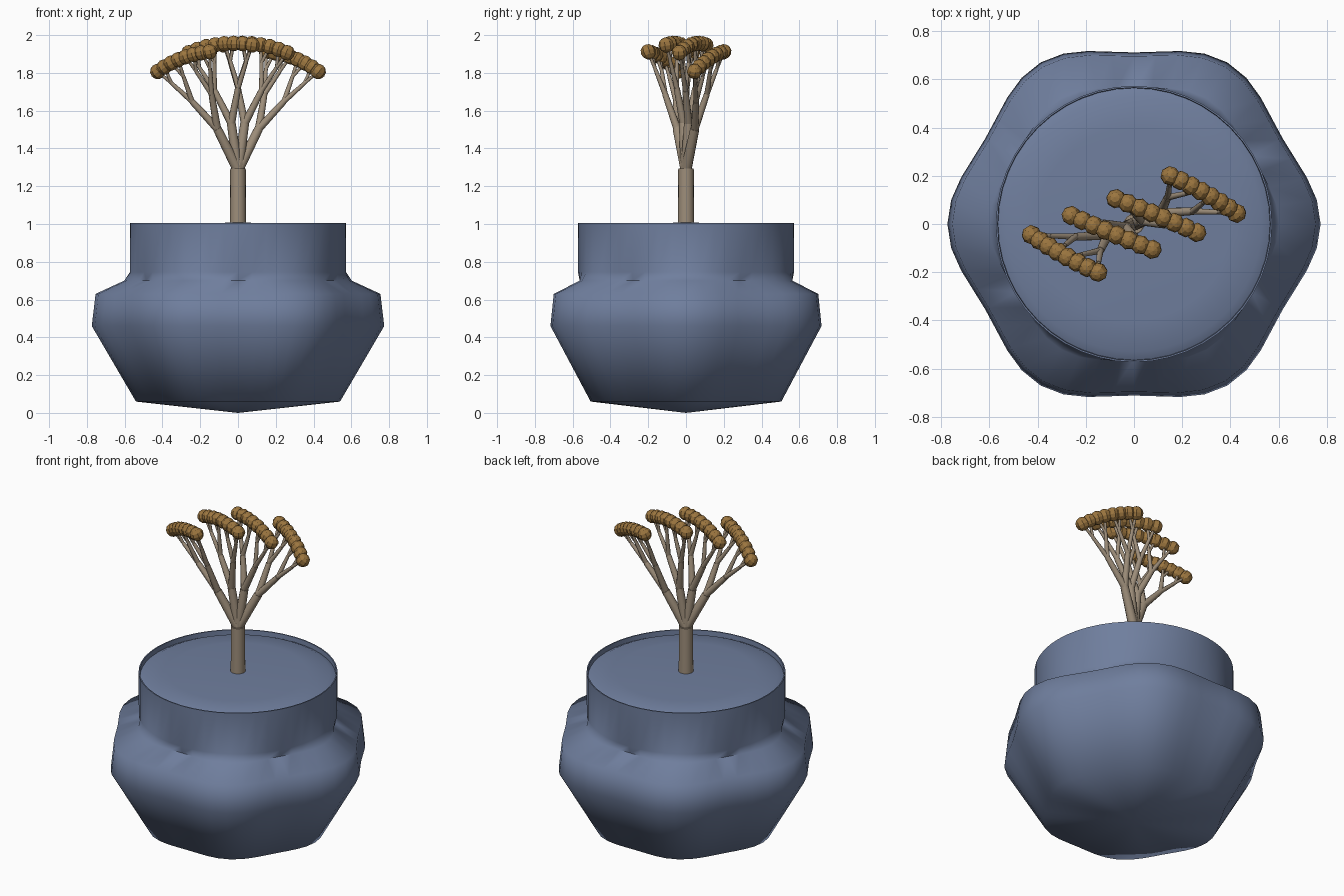
import bpy, bmesh, math
from mathutils import Vector

cube = bpy.data.objects.get("Cube")
if cube:
    bpy.data.objects.remove(cube, do_unlink=True)


def make_material(name, rgb):
    mat = bpy.data.materials.new(name)
    mat.use_nodes = True
    mat.diffuse_color = (*rgb, 1)
    mat.node_tree.nodes["Principled BSDF"].inputs["Base Color"].default_value = (*rgb, 1)
    return mat


blue = make_material("slate blue", (0.16, 0.21, 0.34))
bark = make_material("pale bark", (0.34, 0.27, 0.195))
ochre = make_material("ochre", (0.33, 0.18, 0.05))


def add_object(name, bm, mat, smooth_angle=None):
    bmesh.ops.recalc_face_normals(bm, faces=bm.faces)
    mesh = bpy.data.meshes.new(name)
    bm.to_mesh(mesh)
    bm.free()
    mesh.materials.append(mat)
    obj = bpy.data.objects.new(name, mesh)
    bpy.context.collection.objects.link(obj)
    if smooth_angle:
        bpy.ops.object.select_all(action="DESELECT")
        obj.select_set(True)
        bpy.context.view_layer.objects.active = obj
        bpy.ops.object.shade_smooth_by_angle(angle=math.radians(smooth_angle))
    return obj


def lathe(bm, profile, bottom, top, segments=48):
    """Rings of (radius, height, six-lobe amount), closed by a pole at each end."""
    rings = []
    for radius, z, lobe in profile:
        ring = []
        for i in range(segments):
            a = math.tau * i / segments
            r = radius * (1 + lobe * math.cos(6 * a))
            ring.append(bm.verts.new((r * math.cos(a), r * math.sin(a), z)))
        rings.append(ring)
    low, high = bm.verts.new((0, 0, bottom)), bm.verts.new((0, 0, top))
    for i in range(segments):
        j = (i + 1) % segments
        bm.faces.new((low, rings[0][j], rings[0][i]))
        bm.faces.new((high, rings[-1][i], rings[-1][j]))
        for a, b in zip(rings, rings[1:]):
            bm.faces.new((a[i], a[j], b[j], b[i]))


def rod(bm, start, end, r1, r2, sides=10):
    axis = end - start
    turn = axis.to_track_quat("Z", "Y").to_matrix().to_4x4()
    turn.translation = (start + end) / 2
    bmesh.ops.create_cone(bm, cap_ends=True, segments=sides, radius1=r1, radius2=r2,
                          depth=axis.length, matrix=turn)


# Six-lobed pot with a round neck, thin rim and slightly domed filling
bm = bmesh.new()
lathe(bm, [(0.522, 0.06, 0.035), (0.743, 0.46, 0.042), (0.725, 0.63, 0.04),
           (0.582, 0.70, 0.035), (0.572, 0.745, 0.0), (0.573, 1.005, 0.0),
           (0.566, 1.005, 0.0), (0.564, 0.975, 0.0), (0.53, 0.992, 0.0),
           (0.4, 1.0, 0.0)], bottom=0.0, top=1.008)
add_object("pot", bm, blue, 60)

# Trunk
fork = Vector((0, 0, 1.285))
bm = bmesh.new()
rod(bm, Vector((0, 0, 0.98)), fork + Vector((0, 0, 0.008)), 0.043, 0.041, 16)
add_object("trunk", bm, bark, 40)

# Crown: four fans of berries lying on a sphere around the fork
CROWN = 0.675
REACH = [0.25, 0.44, 0.58, CROWN]
THICK = [0.029, 0.021, 0.014, 0.009, 0.007]


def direction(x, y):
    return Vector((x, y, math.sqrt(CROWN ** 2 - x * x - y * y))).normalized()


def grow(bm, leaves, start, level=0):
    """Draw one branch towards the middle of its leaves, then split in two."""
    heading = sum(leaves, Vector()).normalized()
    end = fork + heading * REACH[level]
    rod(bm, start, end, THICK[level], THICK[level + 1] * 1.15)
    if len(leaves) > 1:
        half = len(leaves) // 2
        grow(bm, leaves[:half], end, level + 1)
        grow(bm, leaves[half:], end, level + 1)


half_fans = [((-0.425, -0.045), (-0.15, -0.2)), ((-0.26, 0.035), (0.075, -0.105))]
branches, berries = bmesh.new(), bmesh.new()
for first, last in half_fans:
    for side in (1, -1):
        a = direction(first[0] * side, first[1] * side)
        b = direction(last[0] * side, last[1] * side)
        leaves = [a.slerp(b, i / 7) if hasattr(a, "slerp") else a.lerp(b, i / 7).normalized()
                  for i in range(8)]
        grow(branches, leaves, fork)
        for leaf in leaves:
            turn = leaf.to_track_quat("Z", "Y").to_matrix().to_4x4()
            turn.translation = fork + leaf * CROWN
            bmesh.ops.create_uvsphere(berries, u_segments=8, v_segments=6,
                                      radius=0.041, matrix=turn)
add_object("branches", branches, bark, 40)
add_object("berries", berries, ochre)
